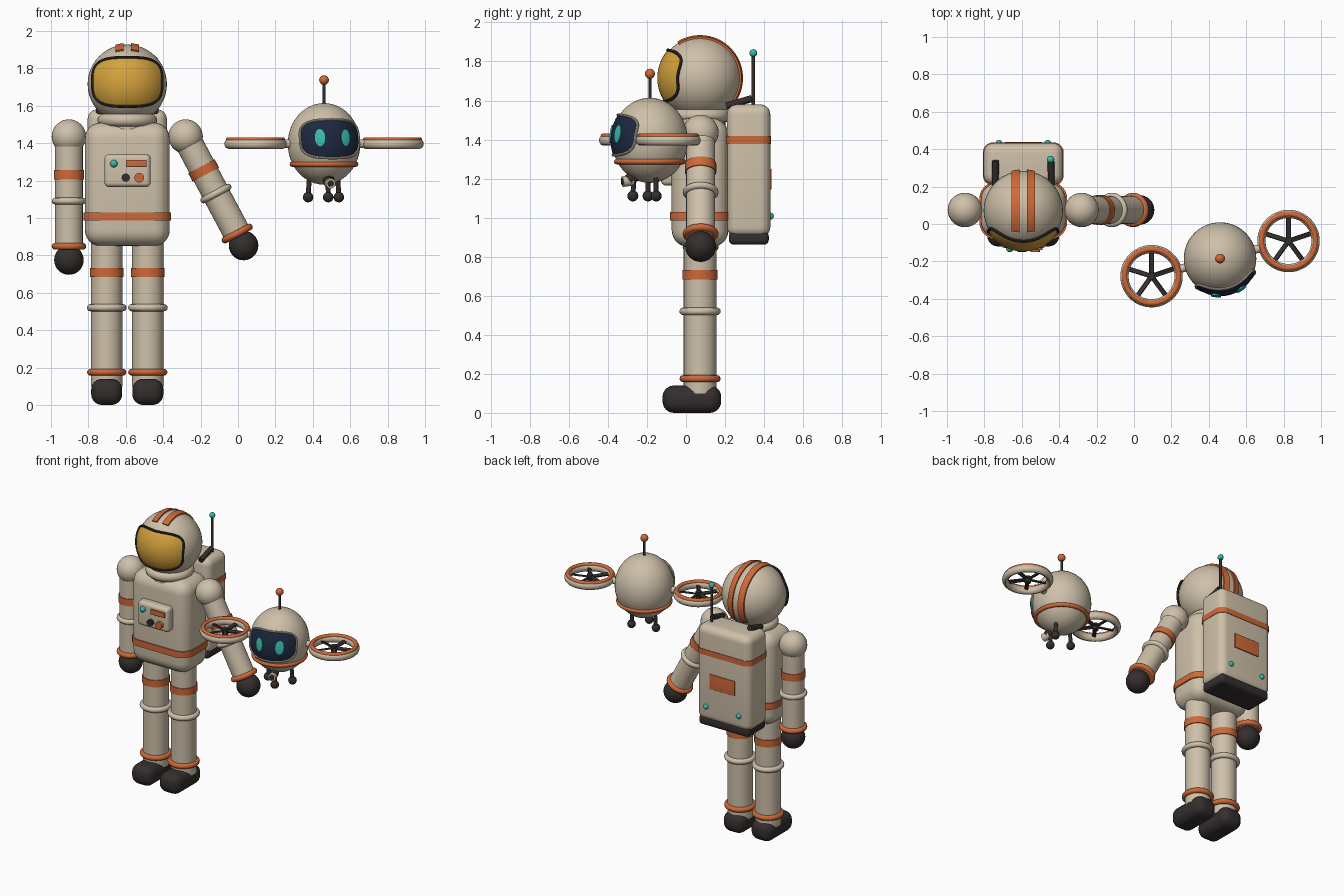
import bpy, bmesh, math
from mathutils import Vector, Matrix

if "Cube" in bpy.data.objects:
    bpy.data.objects.remove(bpy.data.objects["Cube"])

def mat(name, rgb):
    m = bpy.data.materials.new(name)
    m.diffuse_color = (*rgb, 1)
    m.use_nodes = True
    m.node_tree.nodes["Principled BSDF"].inputs["Base Color"].default_value = m.diffuse_color
    return m

CREAM = mat("cream", (0.62, 0.53, 0.40))
ORANGE = mat("orange", (0.62, 0.14, 0.04))
DARK = mat("charcoal", (0.035, 0.027, 0.027))
GOLD = mat("gold", (0.66, 0.36, 0.045))
TEAL = mat("teal", (0.04, 0.50, 0.42))
NAVY = mat("navy", (0.012, 0.021, 0.05))
Z = Vector((0, 0, 1))

def add(name, bm, m, M=Matrix()):
    me = bpy.data.meshes.new(name)
    bmesh.ops.recalc_face_normals(bm, faces=bm.faces)
    bm.to_mesh(me)
    bm.free()
    me.transform(M)
    me.materials.append(m)
    ob = bpy.data.objects.new(name, me)
    bpy.context.collection.objects.link(ob)
    return ob

def aim(p, d):
    return Matrix.Translation(p) @ Z.rotation_difference(Vector(d)).to_matrix().to_4x4()

def ball(name, p, r, m, M=Matrix(), seg=32):
    bm = bmesh.new()
    bmesh.ops.create_uvsphere(bm, u_segments=seg, v_segments=seg // 2, radius=1)
    r = r if isinstance(r, tuple) else (r, r, r)
    return add(name, bm, m, M @ Matrix.Translation(p) @ Matrix.Diagonal((*r, 1)))

def rod(name, a, b, r, m, M=Matrix(), seg=32):
    a, b = Vector(a), Vector(b)
    bm = bmesh.new()
    bmesh.ops.create_cone(bm, cap_ends=True, segments=seg, radius1=r, radius2=r, depth=(b - a).length)
    return add(name, bm, m, M @ aim((a + b) / 2, b - a))

def ring(name, p, R, r, m, d=Z, M=Matrix(), squash=1.0):
    bm = bmesh.new()
    n, k = 40, 12
    vs = [[bm.verts.new(((R + r * math.cos(b)) * math.cos(a), (R + r * math.cos(b)) * math.sin(a),
                         r * squash * math.sin(b)))
           for b in (2 * math.pi * j / k for j in range(k))]
          for a in (2 * math.pi * i / n for i in range(n))]
    for i in range(n):
        for j in range(k):
            bm.faces.new((vs[i][j], vs[i-1][j], vs[i-1][j-1], vs[i][j-1]))
    return add(name, bm, m, M @ aim(p, d))

def box(name, lo, hi, bevel, m, M=Matrix(), upright=False):
    """Rounded box between two corners; upright rounds only vertical edges."""
    lo, hi = Vector(lo), Vector(hi)
    bm = bmesh.new()
    bmesh.ops.create_cube(bm, size=1)
    for v in bm.verts:
        v.co = Vector([(lo[i] + hi[i]) / 2 + v.co[i] * (hi[i] - lo[i]) for i in range(3)])
    es = [e for e in bm.edges if not upright or abs(e.verts[0].co.z - e.verts[1].co.z) > 1e-5]
    if bevel:
        bmesh.ops.bevel(bm, geom=es, offset=bevel, segments=6, profile=0.5, affect='EDGES')
    return add(name, bm, m, M)

def patch(name, radii, w, h, n, off, m, M, rim=None, u0=0, v0=0, rim_r=0.008):
    """Superellipse plate wrapped on the front of an ellipsoid, with optional rim tube."""
    rx, ry, rz = [q + off for q in radii]
    def pt(s, a):
        c, d = math.cos(a), math.sin(a)
        u = u0 + w * s * math.copysign(abs(c) ** (2 / n), c)
        v = v0 + h * s * math.copysign(abs(d) ** (2 / n), d)
        return Vector((u, -ry * math.sqrt(max(0, 1 - (u / rx) ** 2 - (v / rz) ** 2)), v))
    N, K = 64, 10
    ang = [2 * math.pi * i / N for i in range(N)]
    bm = bmesh.new()
    mid = bm.verts.new(pt(0, 0))
    rows = [[bm.verts.new(pt(k / K, a)) for a in ang] for k in range(1, K + 1)]
    rows.append([bm.verts.new(v.co * 0.94) for v in rows[-1]])   # skirt into the shell
    for i in range(N):
        bm.faces.new((mid, rows[0][i-1], rows[0][i]))
        for p, q in zip(rows, rows[1:]):
            bm.faces.new((p[i-1], q[i-1], q[i], p[i]))
    add(name, bm, m, M)
    if rim:
        bm = bmesh.new()
        path = [pt(1.0, a) for a in ang]
        loops = []
        for i, p in enumerate(path):
            t = (path[(i + 1) % N] - path[i-1]).normalized()
            e = t.cross(p.normalized()).normalized()
            f = e.cross(t)
            loops.append([bm.verts.new(p + rim_r * (math.cos(b) * e + math.sin(b) * f))
                          for b in (math.pi * j / 4 for j in range(8))])
        for i in range(N):
            for j in range(8):
                bm.faces.new((loops[i-1][j-1], loops[i][j-1], loops[i][j], loops[i-1][j]))
        add(name + "_rim", bm, rim, M)

# ---------- Astronaut (local x = 0 at body centre) ----------
A = Matrix.Translation((-0.592, 0.072, 0))
HR = 0.212
H = A @ Matrix.Translation((0, 0, 1.715))
ball("helmet", (0, 0, 0), HR, CREAM, H, 48)
patch("helmet_visor", (HR, HR, HR), 0.186, 0.131, 3.2, 0.007, GOLD, H, DARK, v0=0.012)
for s in (-1, 1):                                            # helmet stripes
    bm = bmesh.new()
    rows = []
    for i in range(33):
        a = math.radians(122 - 160 * i / 32)
        row = []
        for x, R in ((-.021, .205), (-.021, .221), (.021, .221), (.021, .205)):
            r = math.sqrt(R * R - (s * 0.042 + x) ** 2)
            row.append(bm.verts.new((s * 0.042 + x, r * math.cos(a), r * math.sin(a))))
        rows.append(row)
    for p, q in zip(rows, rows[1:]):
        for j in range(4):
            bm.faces.new((p[j-1], p[j], q[j], q[j-1]))
    bm.faces.new(rows[0])
    bm.faces.new(rows[-1])
    add("helmet_stripe", bm, ORANGE, H)
rod("neck", (0, 0, 1.46), (0, 0, 1.57), 0.13, CREAM, A)
ring("neck_ring", (0, 0, 1.523), 0.125, 0.035, CREAM, M=A)

# Torso, belt and chest panel
box("torso", (-.227, -.145, .85), (.227, .145, 1.51), 0.085, CREAM, A)
box("belt", (-.235, -.153, .985), (.235, .153, 1.03), 0.09, ORANGE, A, True)
box("chest_panel", (-.122, -.20, 1.165), (.125, -.12, 1.34), 0.025, CREAM, A)
box("chest_display", (-.008, -.212, 1.275), (.103, -.19, 1.31), 0.003, ORANGE, A)
ball("chest_light", (-.072, -.203, 1.29), 0.02, TEAL, A, 16)
rod("dark_knob", (-.008, -.19, 1.215), (-.008, -.222, 1.215), 0.022, DARK, A, 20)
rod("orange_knob", (.064, -.19, 1.215), (.064, -.222, 1.215), 0.026, ORANGE, A, 20)

# Arms: one hanging, one swung outward
for s, tilt in ((-1, 0), (1, 28)):
    p = Vector((s * 0.312, 0.003, 1.435))
    d = Vector((math.sin(math.radians(tilt)), 0, -math.cos(math.radians(tilt))))
    ball("shoulder", p, 0.092, CREAM, A)
    rod("arm", p, p + d * 0.6, 0.074, CREAM, A)
    rod("arm_band", p + d * 0.18, p + d * 0.23, 0.08, ORANGE, A)
    ring("elbow_ring", p + d * 0.345, 0.074, 0.018, CREAM, d, A)
    ring("cuff", p + d * 0.587, 0.074, 0.018, ORANGE, d, A)
    ball("glove", p + d * 0.66, 0.079, DARK, A)

# Legs and boots
for s in (-1, 1):
    x = s * 0.11
    rod("leg", (x, 0, .1), (x, 0, .92), 0.084, CREAM, A)
    rod("leg_band", (x, 0, .683), (x, 0, .732), 0.09, ORANGE, A)
    ring("knee_ring", (x, 0, .52), 0.087, 0.019, CREAM, M=A)
    ring("ankle_ring", (x, 0, .175), 0.087, 0.018, ORANGE, M=A)
    box("boot", (x - .083, -.192, 0), (x + .083, .108, .14), 0.058, DARK, A)

# Backpack with band, base, lights, hoses and aerial
box("backpack", (-.212, .138, .90), (.212, .36, 1.58), 0.052, CREAM, A)
box("backpack_band", (-.216, .134, 1.378), (.216, .364, 1.417), 0.054, ORANGE, A, True)
box("backpack_base", (-.20, .148, .862), (.20, .352, .93), 0.024, DARK, A)
box("backpack_plate", (-.10, .35, 1.145), (.10, .367, 1.25), 0.002, ORANGE, A)
for s in (-1, 1):
    ball("backpack_light", (s * .13, .36, 1.008), 0.018, TEAL, A, 16)
    rod("hose", (s * .15, .135, 1.572), (s * .148, .265, 1.61), 0.018, DARK, A, 16)
rod("aerial", (.146, .273, 1.56), (.146, .273, 1.84), 0.009, DARK, A, 12)
ball("aerial_tip", (.146, .273, 1.843), 0.02, TEAL, A, 16)

# ---------- Hovering drone, yawed ----------
D = Matrix.Translation((0.46, -0.185, 1.396)) @ Matrix.Rotation(math.radians(14.4), 4, 'Z')
DR = (0.194, 0.194, 0.218)
ball("drone_body", (0, 0, 0), DR, CREAM, D, 48)
patch("drone_face", DR, 0.162, 0.103, 3.2, 0.007, NAVY, D, CREAM, v0=0.027, rim_r=0.007)
for s in (-1, 1):
    patch("drone_eye", DR, 0.026, 0.046, 2, 0.014, TEAL, D, u0=s * 0.071, v0=0.033)
ring("drone_band", (0, 0, -.109), 0.170, 0.014, ORANGE, M=D)
rod("drone_aerial", (0, 0, .2), (0, 0, .34), 0.008, DARK, D, 12)
ball("drone_aerial_tip", (0, 0, .341), 0.026, ORANGE, D, 20)

# Ducted rotors
for s in (-1, 1):
    c = Vector((s * 0.378, 0, 0))
    rod("rotor_arm", (s * .17, 0, 0), (s * .24, 0, 0), 0.022, CREAM, D, 20)
    ring("rotor_duct", c, 0.145, 0.022, CREAM, M=D, squash=1.2)
    ring("rotor_trim", c + Z * 0.021, 0.145, 0.014, ORANGE, M=D)
    rod("rotor_hub", c - Z * 0.025, c + Z * 0.02, 0.02, DARK, D, 16)
    for k in range(5):
        B = D @ Matrix.Translation(c) @ Matrix.Rotation(math.radians(76 + 72 * k), 4, 'Z') \
            @ Matrix.Rotation(math.radians(18), 4, 'X')
        box("rotor_blade", (0, -.012, -.005), (.128, .012, .005), 0, DARK, B)

# Landing feet and forward lamp
for x, y in ((-.085, .012), (.085, .012), (0, -.09)):
    rod("drone_leg", (x * .9, y * .9, -.16), (x, y, -.28), 0.013, DARK, D, 12)
    ball("drone_foot", (x, y, -.285), 0.028, DARK, D, 20)
rod("lamp_mount", (0, -.06, -.17), (0, -.115, -.205), 0.03, DARK, D, 20)
rod("lamp", (0, -.09, -.205), (0, -.145, -.212), 0.027, CREAM, D, 20)
rod("lamp_lens", (0, -.14, -.2115), (0, -.149, -.2125), 0.017, DARK, D, 20)

# Smooth shading with sharp corners kept
for ob in bpy.context.scene.objects:
    ob.select_set(True)
    bpy.context.view_layer.objects.active = ob
bpy.ops.object.shade_smooth_by_angle(angle=math.radians(35))
